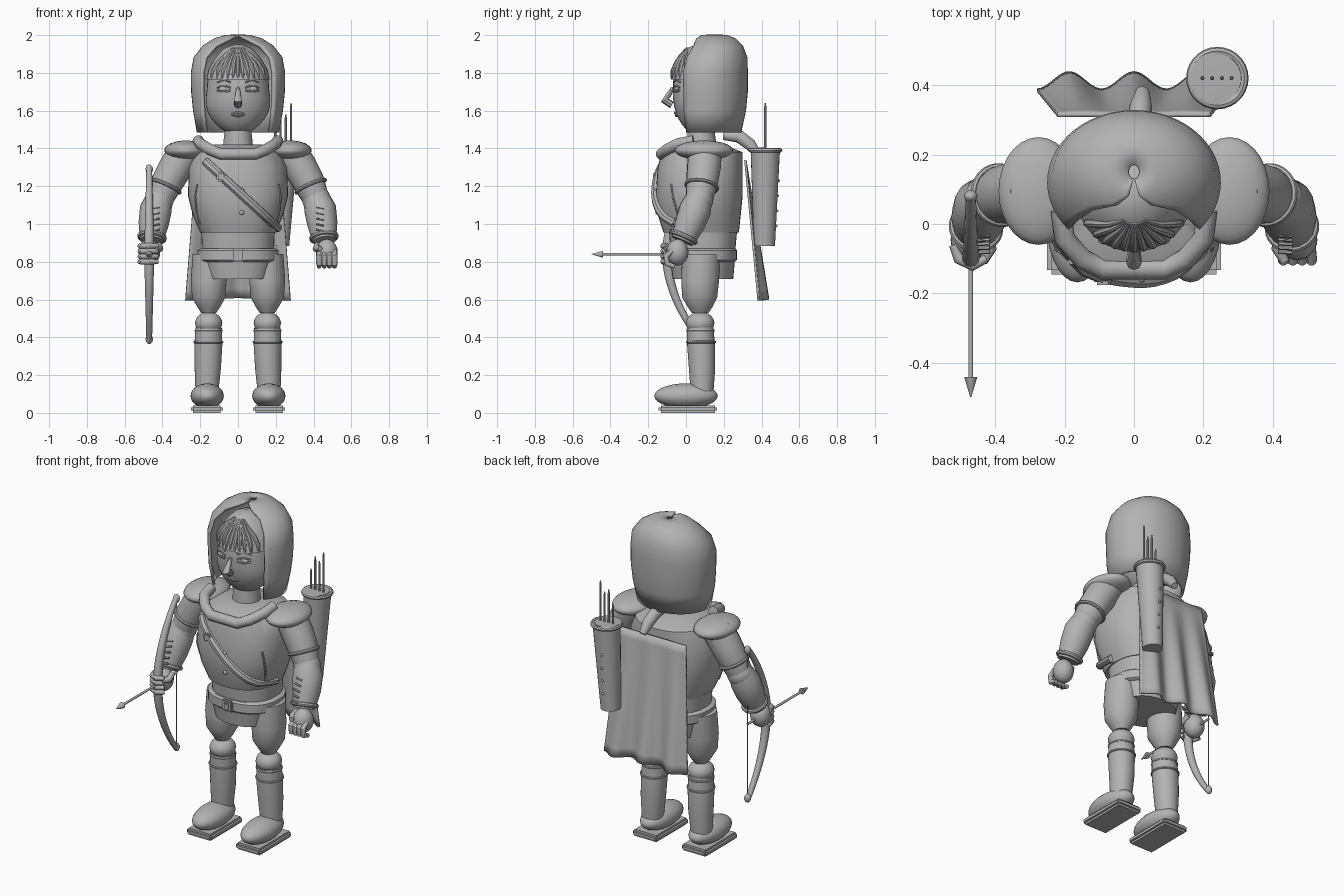
import bpy, bmesh
from math import sin, cos, pi, copysign, radians
from mathutils import Vector, Quaternion, Matrix
from mathutils.bvhtree import BVHTree

if "Cube" in bpy.data.objects:
    bpy.data.objects.remove(bpy.data.objects["Cube"])

clay = bpy.data.materials.new("clay_grey")
clay.use_nodes = True
clay.diffuse_color = (.45, .45, .45, 1)
clay.node_tree.nodes["Principled BSDF"].inputs["Base Color"].default_value = clay.diffuse_color


# Helpers
def finish(name, bm, angle=40):
    bmesh.ops.recalc_face_normals(bm, faces=bm.faces)
    mesh = bpy.data.meshes.new(name)
    bm.to_mesh(mesh)
    bm.free()
    mesh.materials.append(clay)
    mesh.shade_smooth()
    mesh.set_sharp_from_angle(angle=radians(angle))
    obj = bpy.data.objects.new(name, mesh)
    bpy.context.scene.collection.objects.link(obj)
    return obj


def skin(name, rows, closed=True, caps=True):
    """Join rows of points into a surface."""
    bm = bmesh.new()
    rows = [[bm.verts.new(p) for p in row] for row in rows]
    count = len(rows[0])
    for low, high in zip(rows, rows[1:]):
        for i in range(count if closed else count - 1):
            j = (i + 1) % count
            bm.faces.new((low[i], low[j], high[j], high[i]))
    if caps:
        bm.faces.new(rows[0])
        bm.faces.new(rows[-1])
    return finish(name, bm)


def oval(z, rx, front, back, cx=0, power=1, start=0, count=40):
    """Level ring beginning at the front; start leaves a gap there."""
    def bend(v):
        return copysign(abs(v) ** power, v)
    cy, ry = (front + back) / 2, (back - front) / 2
    steps = count if start == 0 else count - 1
    angles = [start + (2 * pi - 2 * start) * i / steps for i in range(count)]
    return [(cx + rx * bend(sin(a)), cy - ry * bend(cos(a)), z) for a in angles]


def loft(name, rows, cx=0, power=1):
    return skin(name, [oval(*row, cx=cx, power=power) for row in rows])


def tube(name, points, radii, sides=16):
    points = [Vector(p) for p in points]
    if not isinstance(radii, (list, tuple)):
        radii = [radii] * len(points)
    rows, spin, old = [], None, None
    for i, p in enumerate(points):
        way = (points[min(i + 1, len(points) - 1)] - points[max(i - 1, 0)]).normalized()
        spin = way.to_track_quat('Z', 'Y') if old is None else old.rotation_difference(way) @ spin
        old = way
        rows.append([p + spin @ Vector((radii[i] * cos(2 * pi * k / sides),
                                        radii[i] * sin(2 * pi * k / sides), 0)) for k in range(sides)])
    return skin(name, rows)


def ellipsoid(name, centre, radii, segments=28):
    bm = bmesh.new()
    bmesh.ops.create_uvsphere(bm, u_segments=segments, v_segments=segments // 2, radius=1,
                              matrix=Matrix.Translation(centre) @ Matrix.Diagonal((*radii, 1)))
    return finish(name, bm)


def box(name, centre, size, bevel=.008):
    bm = bmesh.new()
    bmesh.ops.create_cube(bm, size=1, matrix=Matrix.Translation(centre) @ Matrix.Diagonal((*size, 1)))
    bmesh.ops.bevel(bm, geom=bm.edges[:], offset=bevel, segments=2, affect='EDGES')
    return finish(name, bm)


def ring(name, centre, axis, radius, thick):
    spin = Vector(axis).to_track_quat('Z', 'Y')
    bm = bmesh.new()
    rows = []
    for i in range(28):
        turn = Quaternion((0, 0, 1), 2 * pi * i / 28)
        rows.append([bm.verts.new(Vector(centre) + spin @ (turn @ Vector(
            (radius + thick * cos(pi * k / 4), 0, thick * sin(pi * k / 4))))) for k in range(8)])
    for i in range(28):
        for k in range(8):
            a, b = rows[i], rows[(i + 1) % 28]
            bm.faces.new((a[k], a[(k + 1) % 8], b[(k + 1) % 8], b[k]))
    return finish(name, bm)


def front_of(obj):
    """Return a function that drops (x, z) onto the front of an object."""
    tree = BVHTree.FromPolygons([v.co for v in obj.data.vertices],
                                [p.vertices for p in obj.data.polygons])

    def drop(x, z, lift=0):
        hit = tree.ray_cast(Vector((x, -2, z)), Vector((0, 1, 0)))[0]
        return Vector((x, (hit.y if hit else 0) - lift, z))
    return drop


# Torso, belt and skirt
tunic = loft("tunic", [(.955, .2, -.12, .28), (1.05, .24, -.15, .29), (1.15, .265, -.16, .3),
                       (1.3, .26, -.15, .3), (1.38, .22, -.13, .3), (1.42, .13, -.04, .2)], power=.85)
loft("waist", [(.85, .19, -.08, .26), (.96, .195, -.09, .27)], power=.85)
loft("belt", [(.8, .2, -.09, .26), (.81, .215, -.1, .27), (.86, .215, -.1, .27), (.87, .2, -.09, .26)], power=.85)
loft("skirt", [(.71, .17, -.07, .25), (.82, .2, -.085, .26)], power=.85)
box("buckle", (0, -.1, .835), (.07, .02, .07))
box("buckle_tongue", (0, -.11, .835), (.025, .02, .04), .004)
loft("neck", [(1.36, .085, 0, .17), (1.5, .07, .01, .15)])
chest = front_of(tunic)
tube("chest_strap", [chest(-.17 + .38 * i / 12, 1.33 - .35 * i / 12, .003) for i in range(13)], .024, 8)
box("strap_buckle", chest(-.09, 1.25, .02), (.05, .02, .05))
for z in (1.18, 1.06):
    ellipsoid("tunic_button", chest(.02, z), (.012, .012, .012), 12)
collar_half = [(.21, .04, 1.44), (.2, -.04, 1.425), (.15, -.1, 1.395), (.09, -.13, 1.37)]
tube("collar", [(-x, y, z) for x, y, z in collar_half] + collar_half[::-1], .03)

# Head and face
head = ellipsoid("head", (0, .085, 1.71), (.165, .155, .24), 36)
for v in head.data.vertices:
    if v.co.z < 1.7:
        v.co.x *= 1 + .12 * sin((1.7 - v.co.z) / .23 * pi)
        v.co.y -= .04 * (1.7 - v.co.z)
face = front_of(head)
loft("hair_cap", [(1.765, .168, -.08, .25), (1.82, .155, -.07, .24), (1.88, .12, -.04, .21),
                  (1.93, .075, 0, .17), (1.95, .02, .06, .1)])
fringe = front_of(bpy.data.objects["hair_cap"])
for i in range(-5, 6):
    lock = [fringe(i * (.006 + .022 * sin(t * pi / 8)), 1.93 - .16 * t / 4, -.003) for t in range(5)]
    tube("fringe_lock", lock, [.006, .01, .013, .013, .006], 8)
tube("nose", [face(0, 1.72), face(0, 1.68, .025), face(0, 1.655, .045), face(0, 1.63, .01)],
     [.01, .015, .022, .02], 8)
for tilt, z in ((.006, 1.588), (-.004, 1.575)):
    tube("lip", [face(.009 * k, z - tilt * abs(k) / 4, .003) for k in range(-4, 5)],
         [.002 + .007 * cos(k * pi / 9) for k in range(-4, 5)], 8)

# Open hood
hood = skin("hood", [oval(*row[:-1], start=radians(row[-1])) for row in (
    (1.485, .21, -.06, .285, 52), (1.6, .23, -.08, .31, 51), (1.7, .24, -.08, .32, 50),
    (1.8, .242, -.08, .32, 49), (1.88, .228, -.05, .318, 47), (1.94, .18, .01, .295, 40),
    (1.975, .125, .05, .26, 22), (1.992, .07, .08, .22, 12), (1.996, .015, .13, .17, 5))],
    closed=False, caps=False)
shell = hood.modifiers.new("thickness", 'SOLIDIFY')
shell.thickness = .016
shell.offset = 0

# Paired parts
for side, label in ((1, "left"), (-1, "right")):
    def at(x, y, z):
        return Vector((side * x, y, z))
    # Eyes and brows
    ellipsoid(label + "_eye", face(side * .075, 1.715, -.004), (.028, .012, .014), 16)
    for name, z, arch in (("eyelid", 1.722, .01), ("lower_lid", 1.708, -.008), ("brow", 1.75, .012)):
        tube(label + "_" + name, [face(side * (.04 + .07 * k / 6), z + arch * sin(k * pi / 6), .003)
                                  for k in range(7)], .005, 8)
    # Tunic side seam
    tube(label + "_seam", [chest(side * x, z) for x, z in ((.2, 1), (.22, 1.08), (.225, 1.15), (.215, 1.21))], .006, 8)
    # Arm
    ellipsoid(label + "_shoulder_pad", at(.275, .095, 1.39), (.115, .155, .052))
    tube(label + "_upper_arm", [at(.28, .1, 1.38), at(.33, .095, 1.3), at(.375, .085, 1.22), at(.415, .07, 1.13)],
         [.09, .09, .085, .07])
    ellipsoid(label + "_elbow", at(.415, .07, 1.13), (.075, .075, .075))
    tube(label + "_forearm", [at(.415, .07, 1.14), at(.435, .05, 1.08), at(.447, .02, 1), at(.458, -.02, .91)],
         [.07, .085, .08, .062])
    ring(label + "_sleeve_band", at(.385, .083, 1.2), at(.4, -.15, -.9), .083, .01)
    ring(label + "_cuff", at(.455, -.01, .93), at(.12, -.4, -.9), .066, .013)
    for k in range(5):
        z = 1.09 - .03 * k
        tube(label + "_lacing", [at(.415, -.032 - .012 * k, z), at(.455, -.034 - .012 * k, z - .008)], .006, 6)
    # Hand
    ellipsoid(label + "_palm", at(.47, -.045, .85), (.058, .058, .07))
    for k in range(4):
        if side < 0:
            z = .8 + .028 * k
            tube("right_finger", [at(.52, -.06, z), at(.505, -.1, z), at(.465, -.12, z), at(.425, -.1, z)],
                 [.013, .016, .016, .012], 10)
        else:
            x = .43 + .027 * k
            tube("left_finger", [at(x, -.07, .86), at(x, -.105, .83), at(x, -.1, .79), at(x, -.06, .775)],
                 [.012, .016, .016, .012], 10)
    tube(label + "_thumb", [at(.42, -.03, .89), at(.415, -.07, .87), at(.435, -.11, .87)], [.016, .02, .013], 10)
    # Leg
    loft(label + "_thigh", [(.53, .04, .03, .12), (.56, .06, .01, .14), (.61, .088, -.02, .165),
                            (.7, .095, -.025, .175), (.84, .085, -.02, .18)], side * .155)
    ellipsoid(label + "_knee", at(.155, .075, .475), (.072, .075, .06))
    tube(label + "_shin", [at(.155, .075, .45), at(.157, .08, .36), at(.16, .085, .24), at(.165, .085, .1)],
         [.07, .074, .07, .06], 28)
    ring(label + "_knee_band", at(.156, .077, .435), at(0, 0, 1), .067, .008)
    ring(label + "_boot_band", at(.157, .08, .375), at(0, 0, 1), .073, .007)
    ellipsoid(label + "_boot", at(.163, 0, .09), (.088, .168, .066))
    box(label + "_sole", at(.165, .01, .02), (.17, .31, .04), .012)

# Cape
cape = skin("cape", [[(u / 20 * (.22 + .06 * t / 14),
                       .32 + t / 14 * (.095 + .025 * cos(u / 20 * 3 * pi)),
                       1.34 - t / 14 * (.73 + .015 * abs(u / 20)))
                      for u in range(-20, 21)] for t in range(15)], closed=False, caps=False)
cape.modifiers.new("thickness", 'SOLIDIFY').thickness = .012
tube("cape_tie", [(0, .2, 1.47), (.01, .28, 1.465), (.02, .34, 1.42), (.025, .38, 1.37)], [.025, .035, .032, .02])

# Quiver and spare arrows
tube("quiver", [(.215, .415, .885), (.24, .42, 1.4), (.24, .42, 1.401), (.239, .42, 1.35)], [.056, .078, .066, .064], 28)
ring("quiver_rim", (.24, .42, 1.39), (0, 0, 1), .078, .012)
for k, top in enumerate((1.52, 1.6, 1.58, 1.64)):
    x = .197 + .028 * k
    tube("spare_arrow", [(x, .42, 1.3), (x, .42, top - .02), (x, .42, top)], [.006, .006, .003], 8)
for k in range(4):
    z = .99 + .08 * k
    ellipsoid("quiver_stud", (.225, .477 + .004 * k, z), (.008, .008, .008), 10)

# Bow and nocked arrow
span = [k / 12 for k in range(-12, 13)]
tube("bow", [(-.47, -.1 + .18 * s * s, .84 + .46 * s) for s in span], [.027 - .012 * abs(s) for s in span], 12)
for s in (-1, 1):
    ellipsoid("bow_tip", (-.47, .08, .84 + .45 * s), (.02, .018, .026), 14)
tube("bow_string", [(-.47, .08, .4), (-.47, .08, 1.28)], .003, 6)
tube("arrow_shaft", [(-.47, .08, .84), (-.47, -.45, .84)], .007, 10)
tube("arrow_head", [(-.47, -.44, .84), (-.47, -.5, .84)], [.019, .001], 10)
